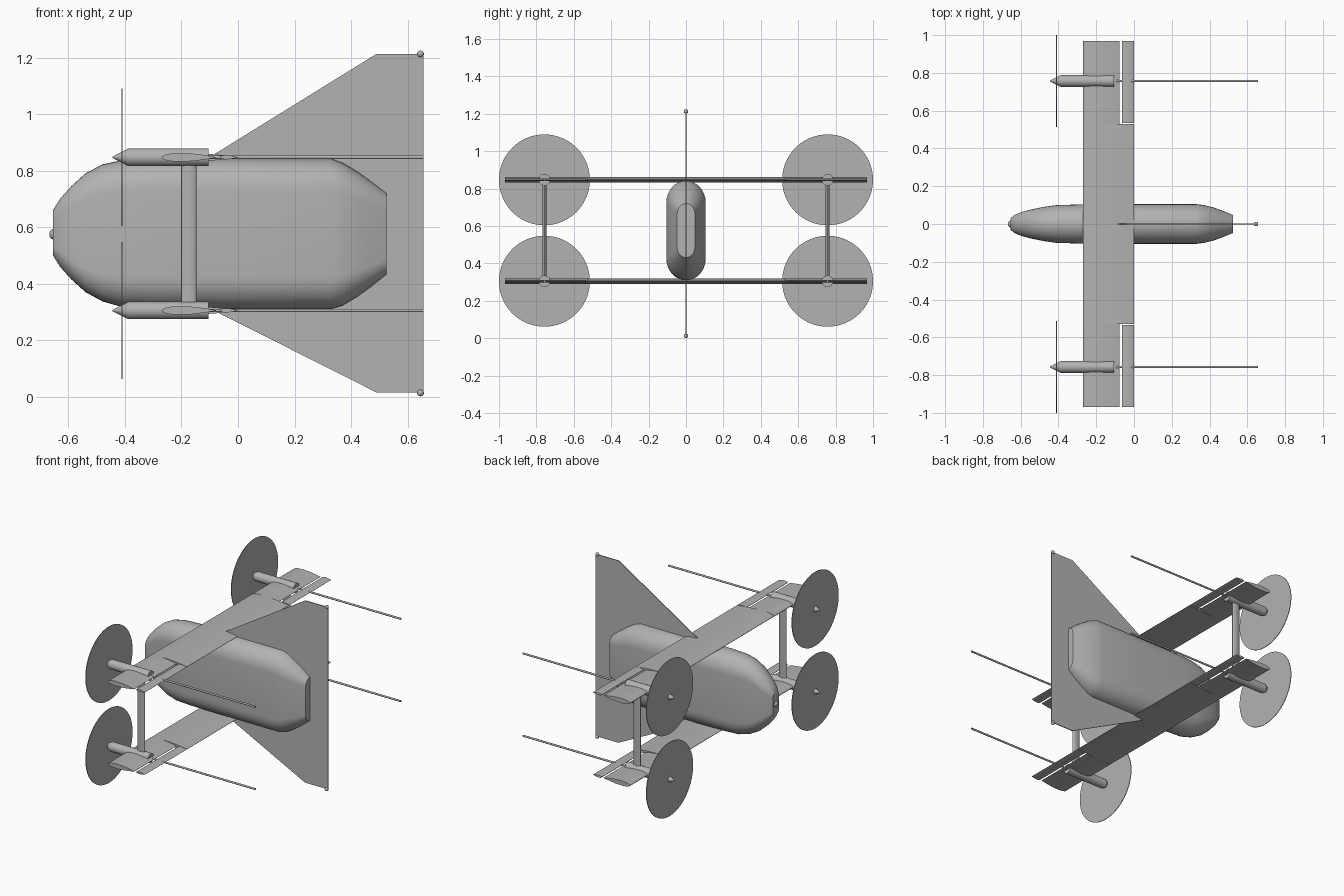
import bpy, bmesh, math
from mathutils import Matrix, Vector

if "Cube" in bpy.data.objects:
    bpy.data.objects.remove(bpy.data.objects["Cube"], do_unlink=True)

grey = bpy.data.materials.new("plain grey")
grey.use_nodes = True
COLOUR = (0.45, 0.45, 0.45, 1)
grey.diffuse_color = COLOUR
grey.node_tree.nodes["Principled BSDF"].inputs["Base Color"].default_value = COLOUR

LEVELS = {"upper": 0.847, "lower": 0.305}
SIDES = {"left": 1, "right": -1}
POD_Y = 0.757


def finish(name, bm, angle=None):
    bmesh.ops.recalc_face_normals(bm, faces=bm.faces[:])
    mesh = bpy.data.meshes.new(name)
    bm.to_mesh(mesh)
    bm.free()
    mesh.materials.append(grey)
    obj = bpy.data.objects.new(name, mesh)
    bpy.context.collection.objects.link(obj)
    if angle:
        bpy.ops.object.select_all(action="DESELECT")
        obj.select_set(True)
        bpy.context.view_layer.objects.active = obj
        bpy.ops.object.shade_smooth_by_angle(angle=math.radians(angle))
    return obj


def loft(name, rings, angle=None):
    """Skin a list of equal-length closed rings and cap both ends."""
    bm = bmesh.new()
    loops = [[bm.verts.new(p) for p in ring] for ring in rings]
    n = len(loops[0])
    for a, b in zip(loops, loops[1:]):
        for i in range(n):
            j = (i + 1) % n
            bm.faces.new((a[i], a[j], b[j], b[i]))
    bm.faces.new(loops[0])
    bm.faces.new(loops[-1])
    return finish(name, bm, angle)


def slab(name, outline, y0, y1, angle=None):
    """Extrude an x-z outline along y."""
    return loft(name, [[(x, y, z) for x, z in outline] for y in (y0, y1)], angle)


def tube(name, x0, x1, y, z, r0, r1=None, sides=32):
    """Cylinder or cone lying along x."""
    bm = bmesh.new()
    place = Matrix.Translation(((x0 + x1) / 2, y, z)) @ Matrix.Rotation(math.pi / 2, 4, "Y")
    bmesh.ops.create_cone(bm, cap_ends=True, segments=sides, radius1=r0,
                          radius2=r0 if r1 is None else r1, depth=x1 - x0, matrix=place)
    return finish(name, bm, 40)


def ball(name, pos, r):
    bm = bmesh.new()
    bmesh.ops.create_uvsphere(bm, u_segments=20, v_segments=12, radius=r,
                              matrix=Matrix.Translation(Vector(pos)))
    return finish(name, bm, 60)


def airfoil(x0, x1, z, thick, steps=14):
    """Rounded leading edge, thin trailing edge."""
    us = [(1 - math.cos(math.pi * i / steps)) / 2 for i in range(steps + 1)]

    def half(u):
        return thick * 1.3 * (math.sqrt(u) * (1 - u) + 0.02 * u)

    top = [(x0 + u * (x1 - x0), z + half(u)) for u in us]
    low = [(x0 + u * (x1 - x0), z - half(u)) for u in us[:0:-1]]
    return top + low


# Fuselage: upright stadium sections (x, bottom, top, half width)
SECTIONS = [
    (-0.655, 0.50, 0.66, 0.030), (-0.63, 0.46, 0.70, 0.050),
    (-0.59, 0.415, 0.745, 0.065), (-0.54, 0.37, 0.79, 0.078),
    (-0.48, 0.337, 0.822, 0.090), (-0.41, 0.317, 0.837, 0.100),
    (-0.30, 0.312, 0.842, 0.103), (0.0, 0.310, 0.842, 0.105),
    (0.33, 0.310, 0.842, 0.105), (0.37, 0.322, 0.828, 0.100),
    (0.42, 0.352, 0.798, 0.088), (0.47, 0.388, 0.763, 0.070),
    (0.525, 0.432, 0.720, 0.047),
]


def stadium(x, low, high, w, steps=16):
    cap = min(w * 1.1, (high - low) / 2)
    ring = []
    for centre, start in ((high - cap, 0), (low + cap, math.pi)):
        for i in range(steps + 1):
            a = start + math.pi * i / steps
            ring.append((x, w * math.cos(a), centre + cap * math.sin(a)))
    return ring


loft("fuselage", [stadium(*s) for s in SECTIONS], 35)
ball("nose_knob", (-0.648, 0, 0.575), 0.02)

# Tall tail plate, swept above and below, with tip balls
slab("tail_fin", [(-0.10, 0.848), (0.49, 1.213), (0.657, 1.213),
                  (0.657, 0.015), (0.49, 0.015), (-0.10, 0.312)], -0.003, 0.003)
for level, z in (("upper", 1.213), ("lower", 0.013)):
    ball(level + "_fin_ball", (0.646, 0, z), 0.012)

for level, z in LEVELS.items():
    # Full-chord centre wing
    slab(level + "_wing_centre", airfoil(-0.27, 0, z, 0.03), -0.53, 0.53, 35)
    for side, s in SIDES.items():
        tag = level + "_" + side
        # Outer wing with a slotted aileron behind it
        slab(tag + "_outer_wing", airfoil(-0.27, -0.078, z, 0.03), s * 0.53, s * 0.968, 35)
        slab(tag + "_aileron", airfoil(-0.064, 0, z, 0.014), s * 0.535, s * 0.968, 35)
        # Motor pod, spinner, propeller disc and long tail rod
        y = s * POD_Y
        tube(tag + "_pod", -0.388, -0.105, y, z, 0.031)
        tube(tag + "_spinner", -0.445, -0.388, y, z, 0.002, 0.031)
        tube(tag + "_propeller_disc", -0.412, -0.408, y, z, 0.243, sides=72)
        tube(tag + "_rod", -0.11, 0.657, y, z, 0.006, sides=12)

# Struts joining the two wings
for side, s in SIDES.items():
    ring = [(-0.174 + 0.027 * math.cos(a), s * POD_Y + 0.010 * math.sin(a))
            for a in (math.tau * i / 24 for i in range(24))]
    loft(side + "_wing_strut", [[(x, y, z) for x, y in ring] for z in LEVELS.values()], 40)
